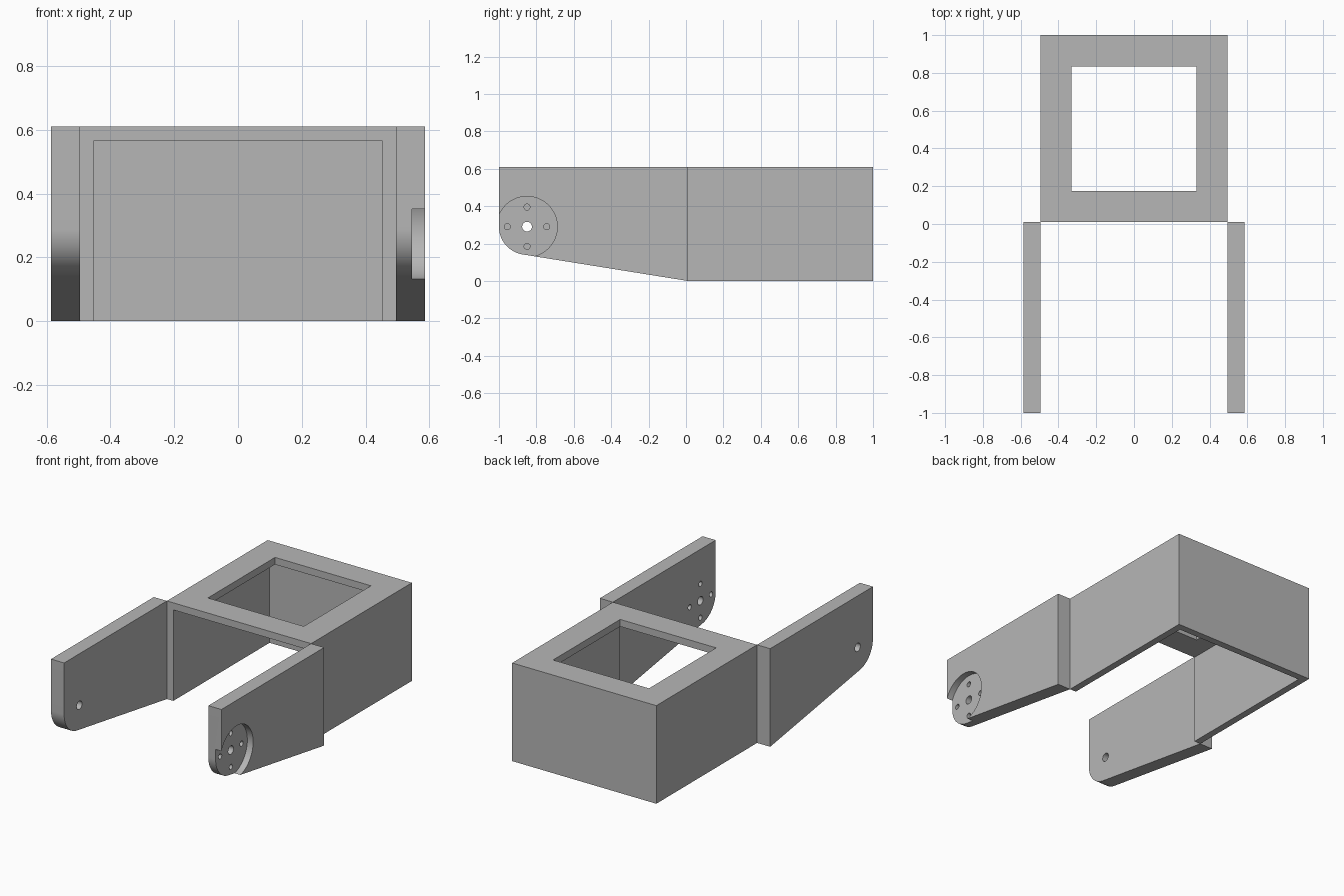
import bpy, bmesh, math
from mathutils import Matrix, Vector

if "Cube" in bpy.data.objects:
    bpy.data.objects.remove(bpy.data.objects["Cube"])

grey = bpy.data.materials.new("light grey")
grey.use_nodes = True
COLOUR = (0.47, 0.47, 0.47, 1)
grey.diffuse_color = COLOUR
grey.node_tree.nodes["Principled BSDF"].inputs["Base Color"].default_value = COLOUR

HEIGHT, FRONT, BACK = 0.61, 0.01, 1.0
HALF, WALL = 0.496, 0.044          # housing half width and wall thickness
OUTER = 0.586                      # outer side of the arms
PIVOT_Y, PIVOT_Z, NOSE = -0.85, 0.29, 0.15


def make(name, bm):
    mesh = bpy.data.meshes.new(name)
    bmesh.ops.recalc_face_normals(bm, faces=bm.faces)
    bm.to_mesh(mesh)
    bm.free()
    mesh.materials.append(grey)
    obj = bpy.data.objects.new(name, mesh)
    bpy.context.collection.objects.link(obj)
    return obj


def box(name, low, high):
    low, high = Vector(low), Vector(high)
    bm = bmesh.new()
    bmesh.ops.create_cube(bm, size=1, matrix=Matrix.Translation((low + high) / 2)
                          @ Matrix.Diagonal((*(high - low), 1)))
    return make(name, bm)


def cylinder_x(name, radius, x0, x1, y, z, sides):
    bm = bmesh.new()
    bmesh.ops.create_cone(bm, cap_ends=True, segments=sides, radius1=radius,
                          radius2=radius, depth=x1 - x0,
                          matrix=Matrix.Translation(((x0 + x1) / 2, y, z))
                          @ Matrix.Rotation(math.pi / 2, 4, 'Y'))
    return make(name, bm)


def cut(obj, cutters):
    bpy.context.view_layer.objects.active = obj
    for cutter in cutters:
        cutter.hide_render = True
        mod = obj.modifiers.new("cut", 'BOOLEAN')
        mod.operation, mod.solver, mod.object = 'DIFFERENCE', 'EXACT', cutter
        bpy.ops.object.modifier_apply(modifier=mod.name)
        bpy.data.objects.remove(cutter)


def smooth(obj):
    bpy.ops.object.select_all(action='DESELECT')
    obj.select_set(True)
    bpy.context.view_layer.objects.active = obj
    bpy.ops.object.shade_smooth_by_angle(angle=math.radians(30))


def arm(name, x0, x1):
    # Rounded nose, then a straight lower edge tangent to it
    dy, dz = FRONT - PIVOT_Y, -PIVOT_Z
    tangent = math.atan2(dz, dy) - math.acos(NOSE / math.hypot(dy, dz))
    end = tangent + 2 * math.pi
    steps = 24
    profile = [(FRONT, 0), (FRONT, HEIGHT), (PIVOT_Y - NOSE, HEIGHT)]
    for i in range(steps + 1):
        a = math.pi + (end - math.pi) * i / steps
        profile.append((PIVOT_Y + NOSE * math.cos(a), PIVOT_Z + NOSE * math.sin(a)))
    bm = bmesh.new()
    face = bm.faces.new([bm.verts.new((x0, y, z)) for y, z in profile])
    side = bmesh.ops.extrude_face_region(bm, geom=[face])
    verts = [v for v in side["geom"] if isinstance(v, bmesh.types.BMVert)]
    bmesh.ops.translate(bm, verts=verts, vec=(x1 - x0, 0, 0))
    return make(name, bm)


def pivot_hole(x0, x1):
    return cylinder_x("pivot_cutter", 0.026, x0 - 0.1, x1 + 0.1, PIVOT_Y, PIVOT_Z, 32)


# Housing: open at the front and underneath, with a window in the roof
housing = box("housing", (-HALF, FRONT, 0), (HALF, BACK, HEIGHT))
cut(housing, [
    box("cavity_cutter", (-HALF + WALL, -0.3, -0.3), (HALF - WALL, BACK - WALL, HEIGHT - WALL)),
    box("window_cutter", (-0.33, 0.175, 0.3), (0.33, 0.835, 0.9)),
])

# Plain right arm
right_arm = arm("right_arm", -OUTER, -HALF)
cut(right_arm, [pivot_hole(-OUTER, -HALF)])
smooth(right_arm)

# Left arm with a round recess and a ring of screw holes
left_arm = arm("left_arm", HALF, OUTER)
cutters = [cylinder_x("recess_cutter", 0.162, 0.546, 0.7, PIVOT_Y, PIVOT_Z, 64),
           pivot_hole(HALF, OUTER)]
for i in range(4):
    a = i * math.pi / 2
    cutters.append(cylinder_x("screw_cutter", 0.016, HALF - 0.1, OUTER + 0.1,
                              PIVOT_Y + 0.105 * math.cos(a),
                              PIVOT_Z + 0.105 * math.sin(a), 24))
cut(left_arm, cutters)
smooth(left_arm)
